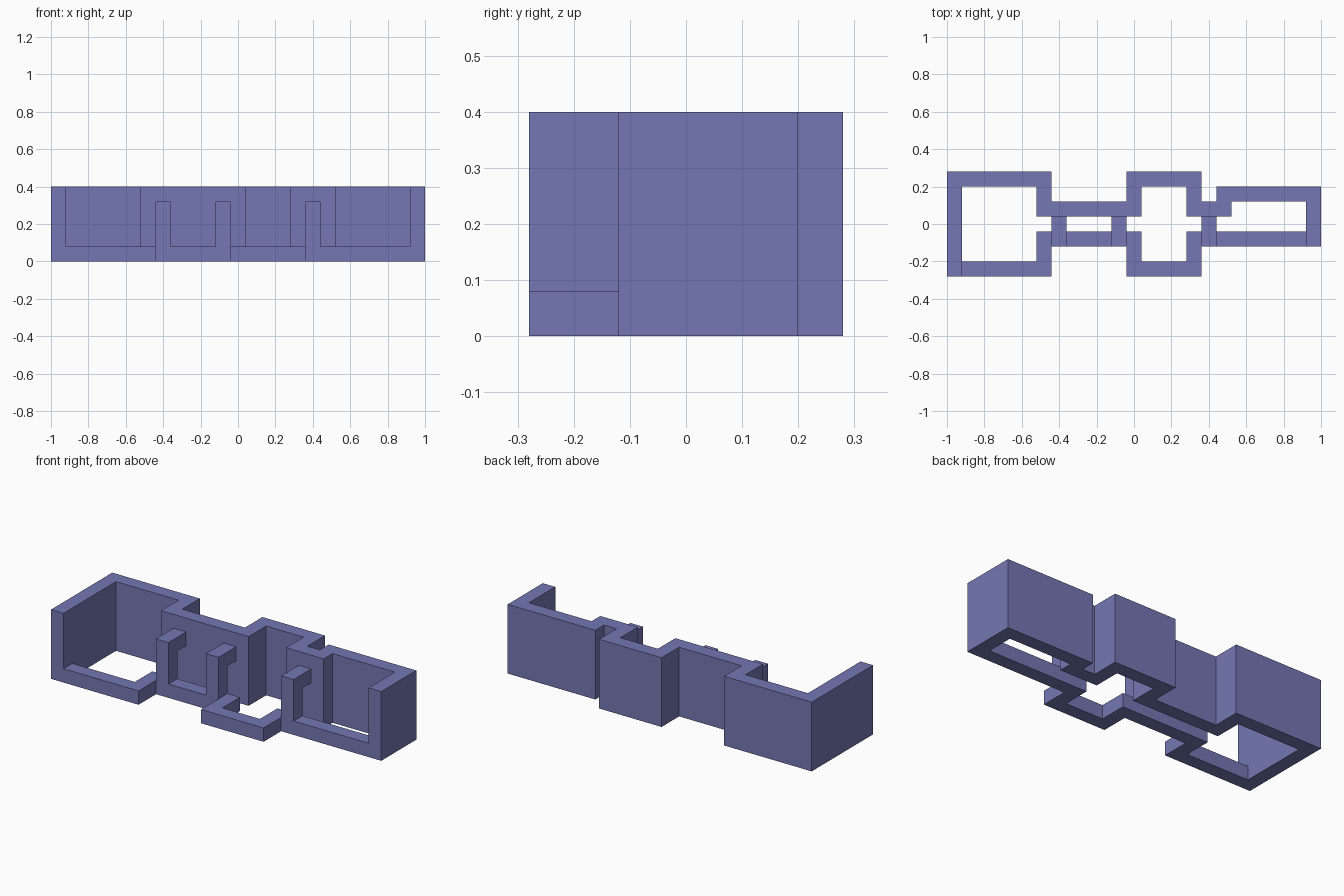
import bpy, bmesh
from mathutils import Vector

if "Cube" in bpy.data.objects:
    bpy.data.objects.remove(bpy.data.objects["Cube"])

T = 0.08  # wall thickness

blue = bpy.data.materials.new("slate_blue")
blue.diffuse_color = (0.175, 0.185, 0.45, 1)
blue.use_nodes = True
blue.node_tree.nodes["Principled BSDF"].inputs["Base Color"].default_value = blue.diffuse_color


def extrude(name, points, direction):
    """Closed profile extruded along a vector into a solid."""
    bm = bmesh.new()
    face = bm.faces.new([bm.verts.new(p) for p in points])
    res = bmesh.ops.extrude_face_region(bm, geom=[face], use_keep_orig=True)
    top = [v for v in res["geom"] if isinstance(v, bmesh.types.BMVert)]
    bmesh.ops.translate(bm, verts=top, vec=Vector(direction))
    bmesh.ops.recalc_face_normals(bm, faces=bm.faces)
    me = bpy.data.meshes.new(name)
    bm.to_mesh(me)
    bm.free()
    me.materials.append(blue)
    ob = bpy.data.objects.new(name, me)
    bpy.context.collection.objects.link(ob)
    return ob


def wall(name, path, height):
    """Right-angled wall of thickness T following a centre line."""
    pts = [Vector(p) for p in path]
    normals = []
    for a, b in zip(pts, pts[1:]):
        d = (b - a).normalized()
        normals.append(Vector((-d.y, d.x)))
    offs = [normals[0]] + [a + b for a, b in zip(normals, normals[1:])] + [normals[-1]]
    left = [p + o * T / 2 for p, o in zip(pts, offs)]
    right = [p - o * T / 2 for p, o in zip(pts, offs)]
    return extrude(name, [(p.x, p.y, 0) for p in left + right[::-1]], (0, 0, height))


# Full-height side and back walls
wall("back_wall", [(-.96, -.28), (-.96, .24), (-.48, .24), (-.48, .08),
                   (0, .08), (0, .24), (.32, .24), (.32, .08),
                   (.48, .08), (.48, .16), (.96, .16), (.96, -.12)], 0.4)

# Low cut-away front wall
wall("front_sill", [(-.92, -.24), (-.48, -.24), (-.48, -.08), (0, -.08),
                    (0, -.24), (.32, -.24), (.32, -.08), (.92, -.08)], T)

# Doorways: front post with a lintel reaching the back wall
door = [(-.12, .08), (-.04, .08), (-.04, .24), (.04, .24), (.04, .32), (-.12, .32)]
for i, x in enumerate((-.44, -.12, .36)):
    extrude(f"door_frame_{i + 1}", [(x, y, z) for y, z in door], (T, 0, 0))
